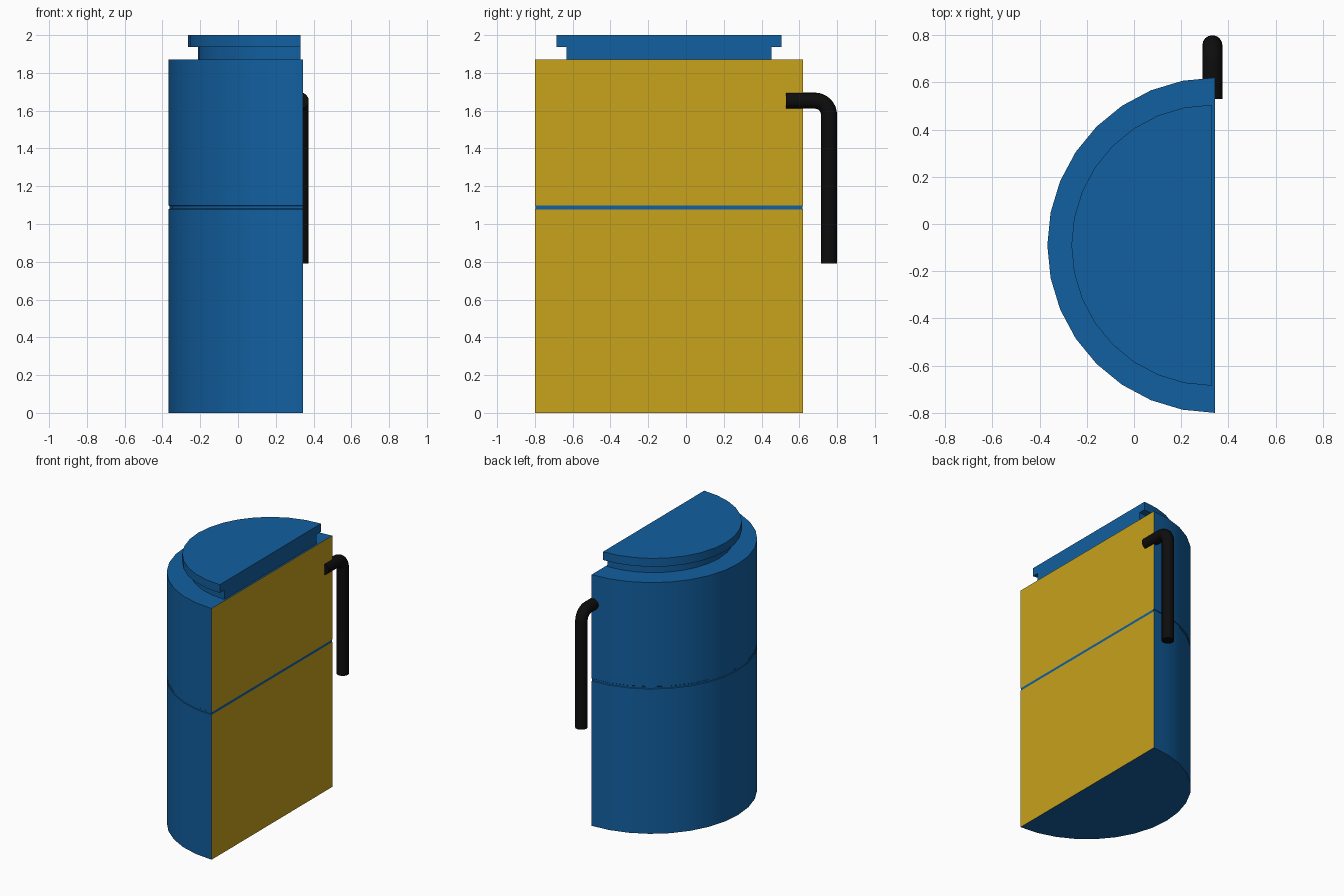
import bpy, bmesh, math

if "Cube" in bpy.data.objects:
    bpy.data.objects.remove(bpy.data.objects["Cube"])

def material(name, rgb):
    m = bpy.data.materials.new(name)
    m.diffuse_color = (*rgb, 1)
    m.use_nodes = True
    m.node_tree.nodes["Principled BSDF"].inputs["Base Color"].default_value = m.diffuse_color
    return m

BLUE = material("blue_paint", (0.006, 0.115, 0.35))
YELLOW = material("yellow_paint", (0.58, 0.36, 0.012))
BLACK = material("black_rubber", (0.004, 0.004, 0.004))
CENTRE_Y = -0.09

def smooth(obj):
    bpy.ops.object.select_all(action='DESELECT')
    obj.select_set(True)
    bpy.context.view_layer.objects.active = obj
    bpy.ops.object.shade_smooth_by_angle(angle=math.radians(30))

def half_round(name, flat_x, profile, panel=None, segments=16):
    """Half cylinder with its flat side at flat_x; profile is (z, radius)."""
    bm = bmesh.new()
    rings = []
    for z, r in profile:
        angles = [math.pi * (0.5 + i / segments) for i in range(segments + 1)]
        rings.append([bm.verts.new((flat_x + r * math.cos(a),
                                    CENTRE_Y + r * math.sin(a), z)) for a in angles])
    bm.faces.new(rings[0])
    bm.faces.new(rings[-1])
    for low, high in zip(rings, rings[1:]):
        for i in range(segments):
            bm.faces.new((low[i], low[i + 1], high[i + 1], high[i]))
        flat = bm.faces.new((low[-1], low[0], high[0], high[-1]))
        if panel and high[0].co.z - low[0].co.z > 0.1:
            flat.material_index = 1
    bmesh.ops.recalc_face_normals(bm, faces=bm.faces[:])
    mesh = bpy.data.meshes.new(name)
    bm.to_mesh(mesh)
    bm.free()
    obj = bpy.data.objects.new(name, mesh)
    bpy.context.collection.objects.link(obj)
    mesh.materials.append(BLUE)
    if panel:
        mesh.materials.append(panel)
    smooth(obj)
    return obj

# Tank with yellow flat panels and a thin blue seam
R = 0.71
half_round("tank_body", 0.343,
           [(0, R), (1.078, R), (1.081, R - 0.004), (1.094, R - 0.004), (1.097, R), (1.87, R)],
           YELLOW)

# Neck and lid
half_round("neck", 0.33, [(1.87, 0.543), (1.938, 0.543)])
half_round("lid", 0.33, [(1.938, 0.595), (2.0, 0.595)])

# Bent overflow pipe
PIPE_X, PIPE_Y, PIPE_Z, BEND = 0.332, 0.757, 1.653, 0.075
path = [(0.53, PIPE_Z)]
for i in range(9):
    a = math.pi / 2 * (1 - i / 8)
    path.append((PIPE_Y - BEND + BEND * math.cos(a), PIPE_Z - BEND + BEND * math.sin(a)))
path.append((PIPE_Y, 0.79))

curve = bpy.data.curves.new("pipe", 'CURVE')
curve.dimensions = '3D'
curve.bevel_depth = 0.0425
curve.bevel_resolution = 6
curve.use_fill_caps = True
spline = curve.splines.new('POLY')
spline.points.add(len(path) - 1)
for point, (y, z) in zip(spline.points, path):
    point.co = (PIPE_X, y, z, 1)
curve.materials.append(BLACK)
pipe = bpy.data.objects.new("pipe", curve)
bpy.context.collection.objects.link(pipe)
bpy.ops.object.select_all(action='DESELECT')
pipe.select_set(True)
bpy.context.view_layer.objects.active = pipe
bpy.ops.object.convert(target='MESH')
smooth(bpy.context.view_layer.objects.active)
